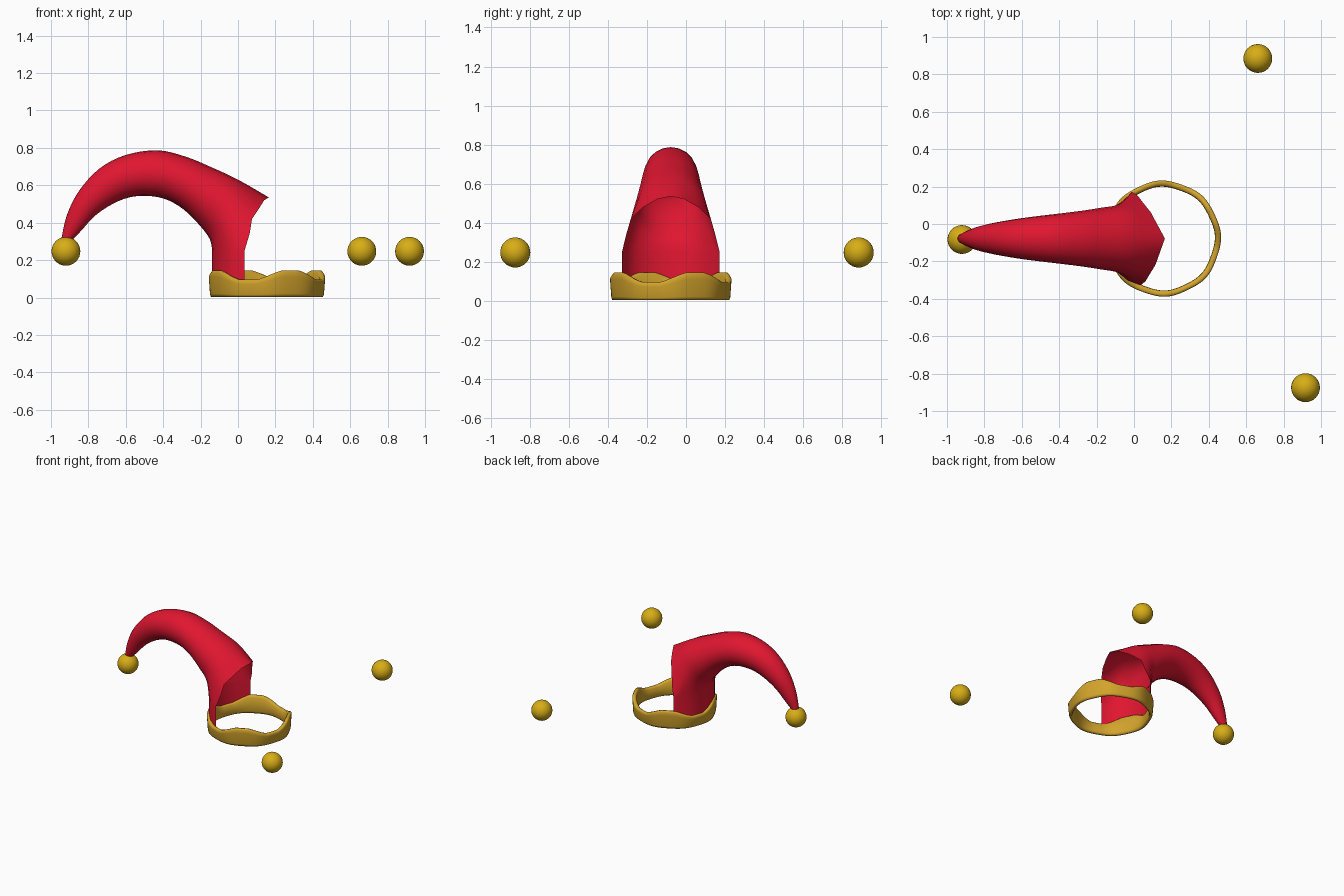
import bpy, bmesh
from math import sin, cos, pi, radians

if "Cube" in bpy.data.objects:
    bpy.data.objects.remove(bpy.data.objects["Cube"])

CX, CY = 0.155, -0.078   # axis of the cap


def material(name, color):
    m = bpy.data.materials.new(name)
    m.diffuse_color = (*color, 1)
    m.use_nodes = True
    m.node_tree.nodes["Principled BSDF"].inputs["Base Color"].default_value = m.diffuse_color
    return m


RED = material("red_cloth", (0.75, 0.008, 0.03))
BRASS = material("band_gold", (0.65, 0.37, 0.025))
GOLD = material("bell_gold", (0.68, 0.42, 0.008))


def finish(name, verts, faces, mat):
    me = bpy.data.meshes.new(name)
    me.from_pydata(verts, [], faces)
    bm = bmesh.new()
    bm.from_mesh(me)
    bmesh.ops.recalc_face_normals(bm, faces=bm.faces)
    bm.to_mesh(me)
    bm.free()
    me.materials.append(mat)
    ob = bpy.data.objects.new(name, me)
    bpy.context.collection.objects.link(ob)
    for p in me.polygons:
        p.use_smooth = True
    return ob


def bridge(rows, n, closed_rows=False):
    faces = []
    for r in range(rows if closed_rows else rows - 1):
        a, b = r * n, ((r + 1) % rows) * n
        for i in range(n):
            j = (i + 1) % n
            faces.append((a + i, a + j, b + j, b + i))
    return faces


def mirror_ring(half):
    # Full loop from a half loop whose ends lie on the middle plane;
    # the far side of the crown seam is set back slightly
    other = [(x, -y, z) for x, y, z in half[-2:0:-1]]
    return half + other


def catmull(a, b, c, d, t):
    return tuple(0.5 * (2 * q + (r - p) * t + (2 * p - 5 * q + 4 * r - s) * t * t
                        + (3 * q - p - 3 * r + s) * t ** 3)
                 for p, q, r, s in zip(a, b, c, d))


# Horn: open crown seam lofted into elliptical sections
seam = [(.165, 0, .535), (.14, .07, .52), (.115, .14, .48), (.075, .205, .42),
        (.062, .228, .34), (.035, .25, .25)]
arc = [(CX - .293 * cos(a), .293 * sin(a), .25)
       for a in (radians(d) for d in (50, 37, 25, 12, 0))]
rings = [mirror_ring(seam + arc)]
rings[0] = [(x - .045 * max(0, y) / .25 if z > .251 or abs(y) > .24 else x, y, z)
            for x, y, z in rings[0]]
# top x, top z, bottom x, bottom z, half width
sections = [(0, .63, -.15, .31, .185), (-.15, .70, -.2, .38, .165),
            (-.28, .753, -.29, .47, .148), (-.43, .787, -.40, .53, .132),
            (-.6, .762, -.53, .543, .114), (-.74, .69, -.64, .515, .095),
            (-.85, .57, -.755, .445, .072), (-.915, .44, -.845, .35, .045),
            (-.945, .31, -.895, .30, .024)]
for xt, zt, xb, zb, w in sections:
    half = []
    for i in range(11):
        a = pi * i / 10
        k = (1 + cos(a)) / 2
        half.append((xb + (xt - xb) * k, w * sin(a), zb + (zt - zb) * k))
    rings.append(mirror_ring(half))

n, sub = 20, 4
loft = []
for r in range(len(rings) - 1):
    p, q = rings[max(r - 1, 0)], rings[r]
    s, t = rings[r + 1], rings[min(r + 2, len(rings) - 1)]
    for k in range(sub):
        loft.append([catmull(p[i], q[i], s[i], t[i], k / sub) for i in range(n)])
loft.append(rings[-1])
verts = [(x, y + CY, z) for ring in loft for x, y, z in ring]
faces = bridge(len(loft), n)
faces.append(tuple(range(len(verts) - n, len(verts))))
# Wall dropping from the lower edge into the band
base = len(verts)
for i in range(5, 16):
    x, y, z = verts[i]
    verts.append((x, y, 0.03))
for k in range(10):
    faces.append((5 + k, 6 + k, base + k + 1, base + k))
finish("horn", verts, faces, RED)

# Head band with a four-lobed wavy top edge
verts, seg = [], 96
profile = [(.281, 0), (.297, .0), (.302, .12), (.307, .75), (.308, .92),
           (.301, 1), (.286, .99), (.276, .9), (.275, .12)]
for s in range(seg):
    a = 2 * pi * s / seg
    wave = cos(4 * (a - radians(25)))
    top = .12 + .025 * max(-1, min(1, 1.25 * wave))
    bump = 1 + .01 * cos(8 * (a - radians(3)))
    for r, h in profile:
        verts.append((CX + r * bump * cos(a), CY + r * bump * sin(a), .004 + h * (top - .004)))
finish("head_band", verts, bridge(seg, len(profile), True), BRASS)

# Bells
for i, (x, y) in enumerate([(-.92, -.083), (.662, .885), (.917, -.875)]):
    bpy.ops.mesh.primitive_uv_sphere_add(segments=32, ring_count=16, radius=.077,
                                         location=(x, y, .247))
    bell = bpy.context.object
    bell.name = f"bell_{i + 1}"
    bell.data.materials.append(GOLD)
    bpy.ops.object.shade_smooth()
